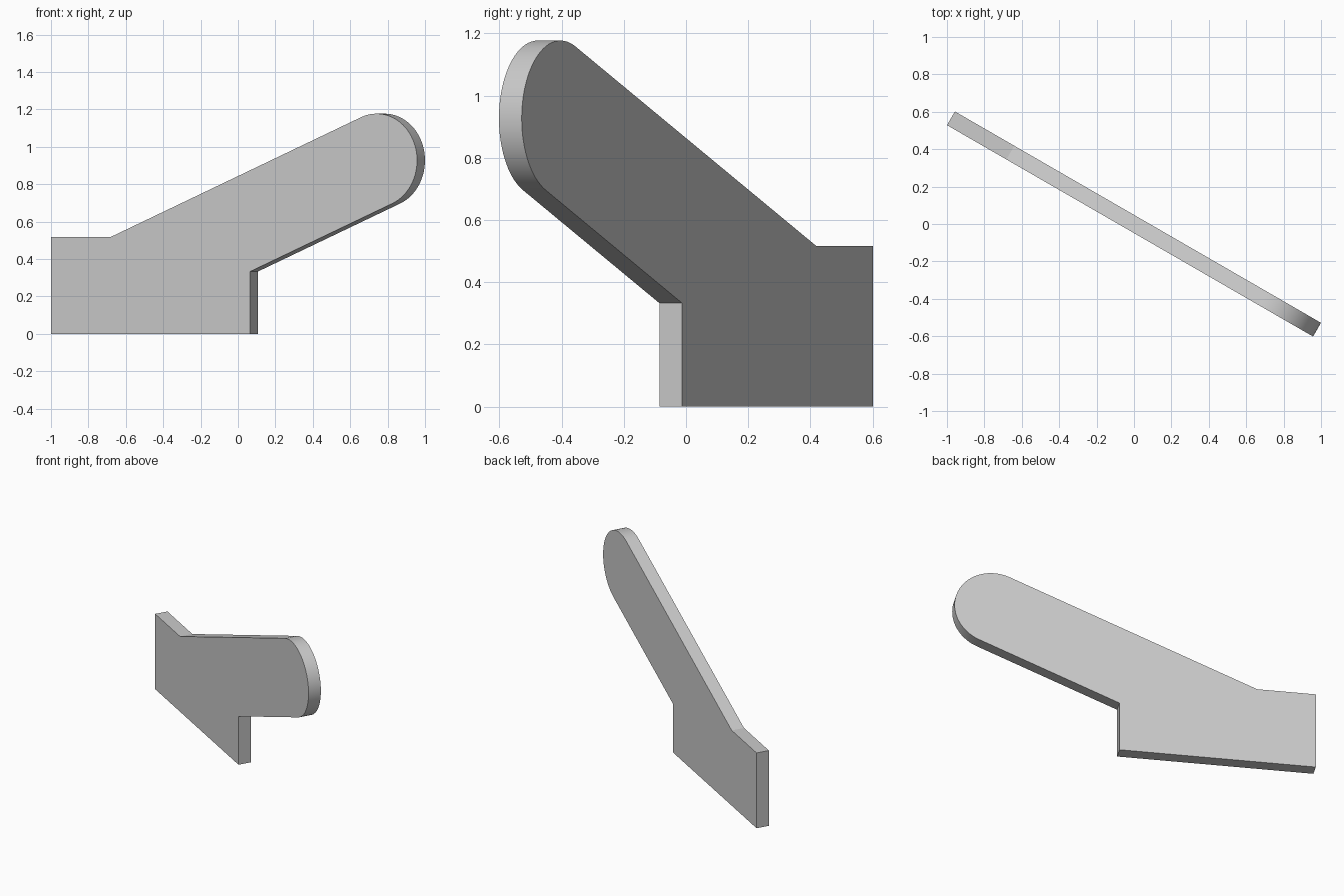
import bpy
import bmesh
from math import radians, sin, cos, tan
from mathutils import Matrix

cube = bpy.data.objects.get("Cube")
if cube:
    bpy.data.objects.remove(cube, do_unlink=True)

# Plate dimensions
LENGTH, THICK = 2.26, 0.0845
BASE_W, BASE_H = 1.228, 0.517
TIP_R, TIP_Z = 0.25, 0.927
SLOPE = radians(22.5)
TURN = radians(-30)
ARC_STEPS = 40
tip_u = LENGTH - TIP_R

# Arm edges are parallel lines tangent to the rounded tip
rise = TIP_R / cos(SLOPE)
step_z = TIP_Z - rise - (tip_u - BASE_W) * tan(SLOPE)
kink_u = tip_u - (TIP_Z + rise - BASE_H) / tan(SLOPE)

# Outline: base block, sloping arm, rounded tip
outline = [(0, 0), (BASE_W, 0), (BASE_W, step_z)]
for i in range(ARC_STEPS + 1):
    a = SLOPE + radians(-90 + 180 * i / ARC_STEPS)
    outline.append((tip_u + TIP_R * cos(a), TIP_Z + TIP_R * sin(a)))
outline += [(kink_u, BASE_H), (0, BASE_H)]

# Extrude the outline through the thickness, then turn the plate
bm = bmesh.new()
front = bm.faces.new([bm.verts.new((u - LENGTH / 2, -THICK / 2, z)) for u, z in outline])
result = bmesh.ops.extrude_face_region(bm, geom=[front], use_keep_orig=True)
back_verts = [g for g in result["geom"] if isinstance(g, bmesh.types.BMVert)]
bmesh.ops.translate(bm, verts=back_verts, vec=(0, THICK, 0))
bmesh.ops.recalc_face_normals(bm, faces=bm.faces[:])
bmesh.ops.rotate(bm, verts=bm.verts[:], cent=(0, 0, 0), matrix=Matrix.Rotation(TURN, 3, "Z"))
mesh = bpy.data.meshes.new("angled_plate")
bm.to_mesh(mesh)
bm.free()

# Plain grey material
grey = bpy.data.materials.new("light grey")
grey.use_nodes = True
colour = (0.6, 0.6, 0.6, 1)
grey.diffuse_color = colour
grey.node_tree.nodes["Principled BSDF"].inputs["Base Color"].default_value = colour
mesh.materials.append(grey)

plate = bpy.data.objects.new("angled_plate", mesh)
bpy.context.collection.objects.link(plate)
bpy.ops.object.select_all(action="DESELECT")
plate.select_set(True)
bpy.context.view_layer.objects.active = plate
bpy.ops.object.shade_smooth_by_angle(angle=radians(20))
